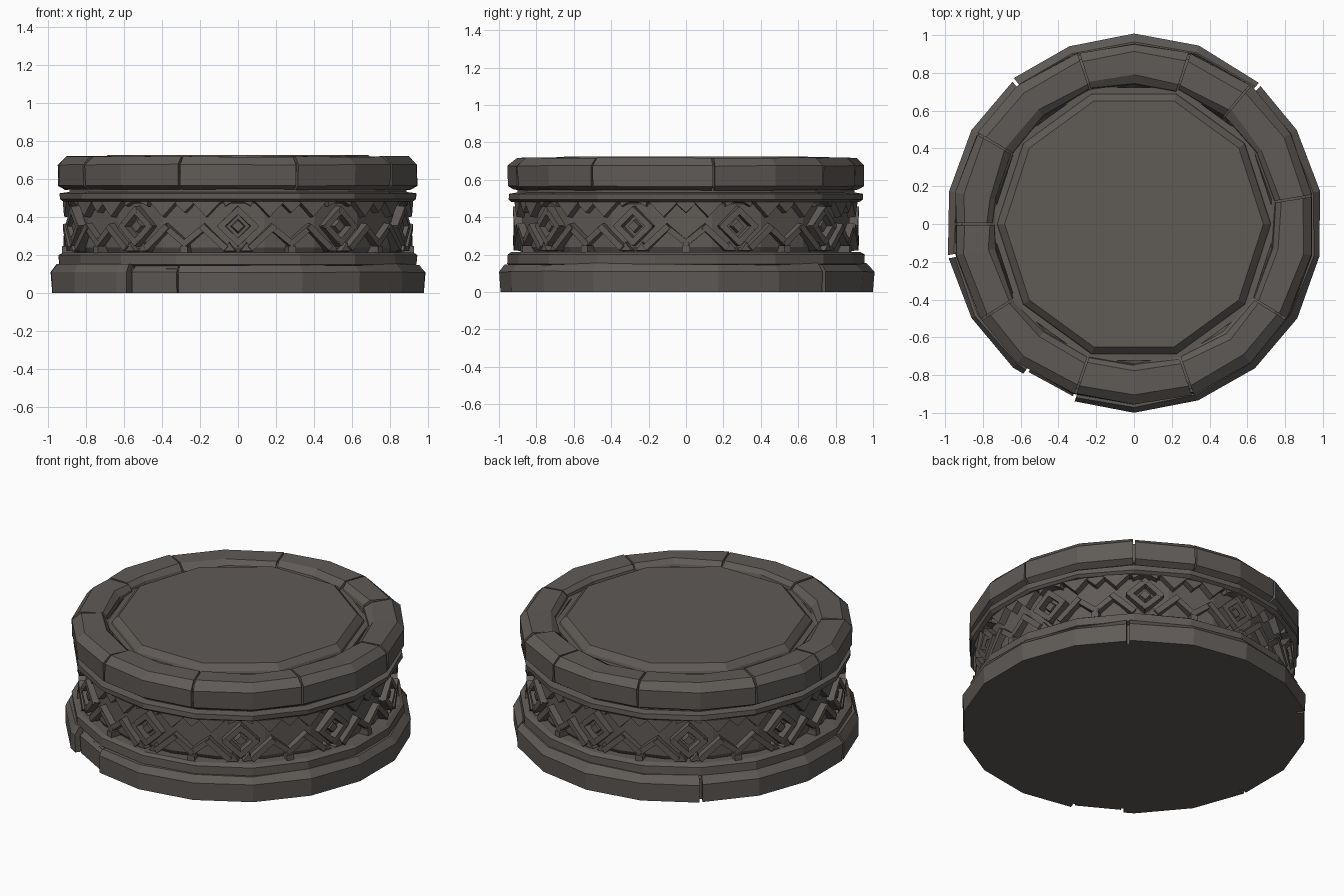
import bpy, bmesh, math, random
from mathutils import Vector

random.seed(4)
cube = bpy.data.objects.get("Cube")
if cube:
    bpy.data.objects.remove(cube, do_unlink=True)

stone = bpy.data.materials.new("warm grey stone")
stone.use_nodes = True
colour = (0.115, 0.103, 0.094, 1)
stone.diffuse_color = colour
stone.node_tree.nodes["Principled BSDF"].inputs["Base Color"].default_value = colour


def finish(bm, name):
    bmesh.ops.recalc_face_normals(bm, faces=bm.faces)
    mesh = bpy.data.meshes.new(name)
    bm.to_mesh(mesh)
    bm.free()
    mesh.materials.append(stone)
    obj = bpy.data.objects.new(name, mesh)
    bpy.context.collection.objects.link(obj)
    return obj


def polar(r, deg, z):
    a = math.radians(deg)
    return Vector((r * math.cos(a), r * math.sin(a), z))


def facet(deg, sides, start):
    """Radius factor that keeps a point on the flat side of a polygon."""
    step = 360 / sides
    off = (deg - start) % step - step / 2
    return math.cos(math.radians(step / 2)) / math.cos(math.radians(off))


def turned(name, profile, sides, start=90, wobble=0.0):
    """Solid turned from (radius, z) points, closed at both ends."""
    bm = bmesh.new()
    rings = []
    for r, z in profile:
        rings.append([bm.verts.new(polar(r + random.uniform(-wobble, wobble),
                                         start + i * 360 / sides, z)) for i in range(sides)])
    for lo, hi in zip(rings, rings[1:]):
        for i in range(sides):
            j = (i + 1) % sides
            bm.faces.new((lo[i], lo[j], hi[j], hi[i]))
    bm.faces.new(rings[0])
    bm.faces.new(rings[-1])
    return finish(bm, name)


def arc_stone(bm, profile, a0, a1, shift, wobble):
    """One stone of a ring, a closed section swept from a0 to a1 degrees."""
    first = math.ceil((a0 + 2 - 10) / 20) * 20 + 10
    stops = [a0] + list(range(first, int(a1 - 1), 20)) + [a1]
    loops = []
    for s in stops:
        loop = []
        for k, (r, z, loose) in enumerate(profile):
            dr = (shift if r > 0.8 else 0) + loose * random.uniform(-wobble, wobble)
            dz = loose * random.uniform(-wobble, wobble) * 0.5
            loop.append(bm.verts.new(polar((r + dr) * facet(s, 18, 10), s, z + dz)))
        loops.append(loop)
    n = len(profile)
    for p, q in zip(loops, loops[1:]):
        for i in range(n):
            j = (i + 1) % n
            bm.faces.new((p[i], p[j], q[j], q[i]))
    bm.faces.new(loops[0])
    bm.faces.new(loops[-1])


def stone_ring(name, profile, joints, gap, sunk=(), wobble=0.012):
    bm = bmesh.new()
    for i, a in enumerate(joints):
        b = joints[i + 1] if i + 1 < len(joints) else joints[0] + 360
        shift = -0.03 if i in sunk else random.uniform(-0.004, 0.004)
        arc_stone(bm, profile, a + gap, b - gap, shift, wobble)
    return finish(bm, name)


# Foot: core and a course of worn blocks, one set back
turned("foot_core", [(0.95, 0), (0.95, 0.13), (0.9, 0.14)], 18)
stone_ring("foot_blocks",
           [(0.6, 0, 0), (0.995, 0, 0), (1.0, 0.11, 0.4), (0.965, 0.15, 1), (0.6, 0.15, 0)],
           [48, 130, 190, 234, 251], 0.5, sunk=(3,))

# Thin mouldings, drum and neck
turned("lower_moulding", [(0.9, 0.13), (0.955, 0.15), (0.955, 0.2), (0.93, 0.215), (0.85, 0.215)],
       18, wobble=0.004)
turned("drum", [(0.86, 0.2), (0.885, 0.24), (0.885, 0.47), (0.86, 0.5)], 20, start=9)
turned("upper_moulding", [(0.86, 0.475), (0.93, 0.482), (0.948, 0.495), (0.948, 0.525), (0.9, 0.532)],
       18, wobble=0.004)
turned("neck", [(0.9, 0.52), (0.9, 0.57)], 18)

# Rim: core behind the joints and a course of bevelled blocks
rim_joints = [9, 50, 72, 108, 150, 180, 212, 251, 289, 328]
stone_ring("rim_core", [(0.7, 0.55, 0), (0.92, 0.56, 0), (0.925, 0.68, 0),
                        (0.88, 0.7, 0), (0.79, 0.7, 0), (0.74, 0.67, 0)],
           [0, 180], 0, wobble=0)
stone_ring("rim_blocks",
           [(0.72, 0.56, 0), (0.92, 0.545, 0.4), (0.955, 0.565, 0.3), (0.957, 0.675, 0.5),
            (0.91, 0.718, 0.5), (0.785, 0.716, 1), (0.755, 0.69, 1)],
           rim_joints, 0.35)

# Top plate, ten sided with a sloping edge
turned("top_plate", [(0.76, 0.56), (0.76, 0.675), (0.725, 0.675), (0.72, 0.69), (0.685, 0.725)],
       10, start=0)


# Carved frieze: raised shapes given as (degrees, height) outlines
def relief(bm, outline, centre, outer, inset=0.88):
    mid_d = sum(p[0] for p in outline) / len(outline)
    mid_z = sum(p[1] for p in outline) / len(outline)
    back, front = [], []
    for d, z in outline:
        back.append(bm.verts.new(polar(0.86, centre + d, z)))
        front.append(bm.verts.new(polar(outer, centre + mid_d + (d - mid_d) * inset,
                                        mid_z + (z - mid_z) * inset)))
    n = len(outline)
    for i in range(n):
        j = (i + 1) % n
        bm.faces.new((back[i], back[j], front[j], front[i]))
    bm.faces.new(front)
    bm.faces.new(back)


def bar(bm, p, q, width, centre, outer):
    """Raised strip from p to q, with vertical-ish ends."""
    scale = 0.0157
    a, b = Vector((p[0] * scale, p[1])), Vector((q[0] * scale, q[1]))
    along = (b - a).normalized()
    side = Vector((-along.y, along.x)) * width / 2
    ends = along * width / 2
    corners = (a - ends + side, a - ends - side, b + ends - side, b + ends + side)
    relief(bm, [(c.x / scale, c.y) for c in corners], centre, outer, 0.92)


diamonds, zigzag, teeth = bmesh.new(), bmesh.new(), bmesh.new()
MID = 0.352
for k in range(10):
    c = 270 + 36 * k
    # diamond frame and its raised heart
    tips = [(5.6, MID), (0, MID + 0.085), (-5.6, MID), (0, MID - 0.085)]
    for i in range(4):
        bar(diamonds, tips[i], tips[(i + 1) % 4], 0.034, c, 0.925)
    relief(diamonds, [(d * 0.5, MID + (z - MID) * 0.5) for d, z in tips], c, 0.91, 0.7)
    # lower zigzag, peaking between the diamonds
    for s in (-1, 1):
        bar(zigzag, (s * 4.5, 0.242), (s * 11.5, 0.345), 0.036, c, 0.925)
        bar(zigzag, (s * 11.5, 0.345), (s * 18, 0.262), 0.034, c, 0.918)
        relief(zigzag, [(s * 0.5, 0.22), (s * 5, 0.22), (s * 3, 0.27)], c, 0.91)
        # hanging teeth on both sides of each diamond
        relief(teeth, [(s * 5, 0.485), (s * 16, 0.485), (s * 10.5, 0.395)], c, 0.922)
        relief(teeth, [(s * 1, 0.485), (s * 5, 0.485), (s * 4.5, 0.455)], c, 0.915)
    relief(teeth, [(13.5, 0.485), (22.5, 0.485), (18, 0.42)], c, 0.915)
    relief(zigzag, [(16.5, 0.21), (19.5, 0.21), (19.5, 0.25), (16.5, 0.25)], c, 0.925)

finish(diamonds, "frieze_diamonds")
finish(zigzag, "frieze_zigzag")
finish(teeth, "frieze_teeth")
